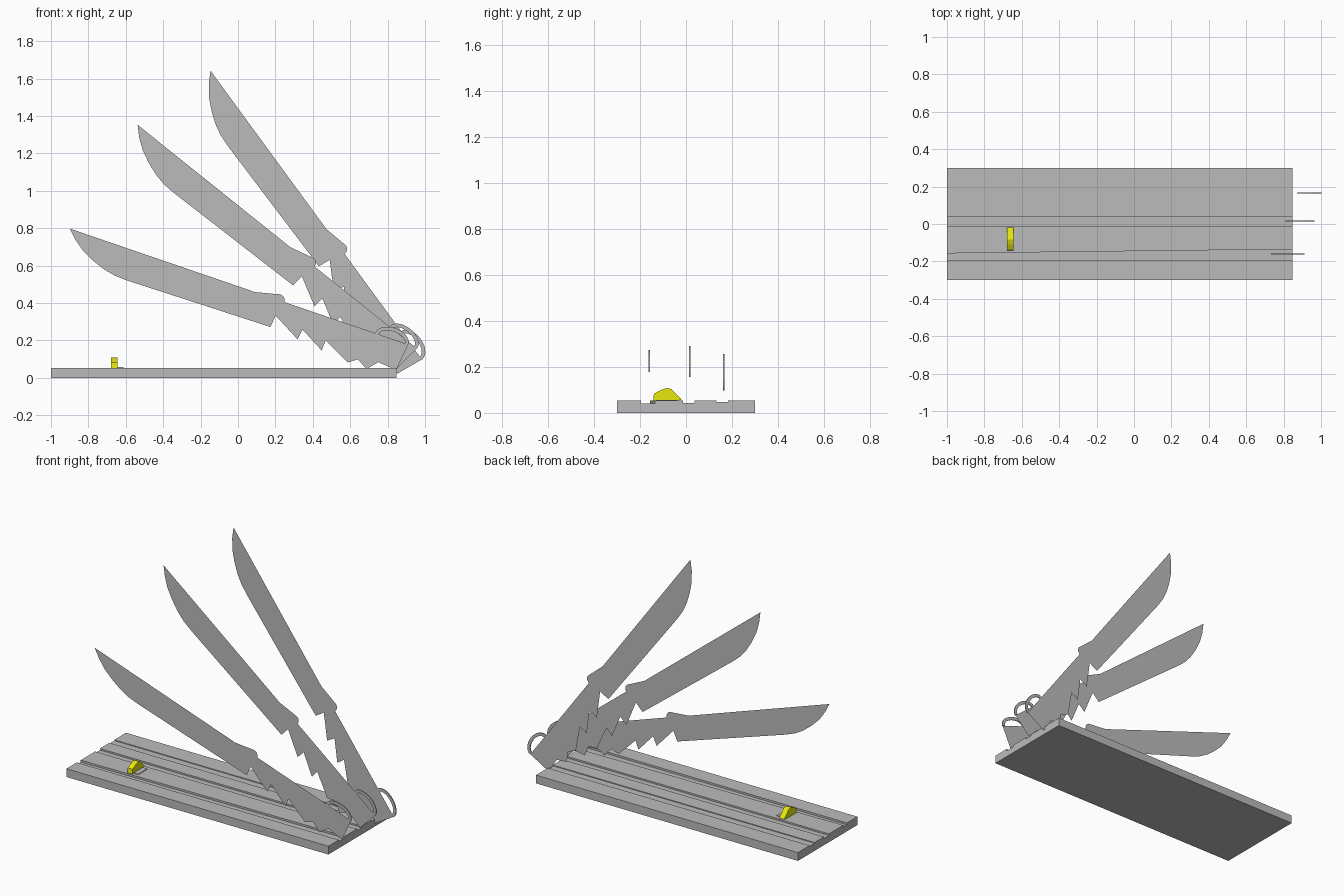
import bpy
import bmesh
from math import sin, cos, pi, radians
from mathutils import Matrix

old = bpy.data.objects.get("Cube")
if old:
    bpy.data.objects.remove(old, do_unlink=True)


def material(name, color):
    m = bpy.data.materials.new(name)
    m.use_nodes = True
    m.diffuse_color = color
    m.node_tree.nodes["Principled BSDF"].inputs["Base Color"].default_value = color
    return m


GREY = material("steel grey", (0.5, 0.5, 0.5, 1))
YELLOW = material("yellow", (0.95, 0.95, 0.005, 1))


def finish(name, bm, mat):
    mesh = bpy.data.meshes.new(name)
    bm.to_mesh(mesh)
    bm.free()
    mesh.materials.append(mat)
    obj = bpy.data.objects.new(name, mesh)
    bpy.context.collection.objects.link(obj)
    return obj


def loft(name, start, end, mat):
    """Solid between two matching outlines."""
    bm = bmesh.new()
    a = [bm.verts.new(p) for p in start]
    b = [bm.verts.new(p) for p in end]
    bm.faces.new(a)
    bm.faces.new(b)
    for i in range(len(a)):
        j = (i + 1) % len(a)
        bm.faces.new((a[i], a[j], b[j], b[i]))
    bmesh.ops.recalc_face_normals(bm, faces=bm.faces)
    return finish(name, bm, mat)


# Base board with three long grooves; the front groove widens toward one end
TOP = 0.053


def board_section(x, slant):
    section = [(-0.3, 0), (-0.3, TOP)]
    for y0, y1, floor in ((-0.195, slant, 0.041), (-0.012, 0.037, 0.043), (0.132, 0.182, 0.048)):
        section += [(y0, TOP), (y0, floor), (y1, floor), (y1, TOP)]
    section += [(0.3, TOP), (0.3, 0)]
    return [(x, y, z) for y, z in section]


loft("base_board", board_section(-1, -0.157), board_section(0.848, -0.135), GREY)

# Yellow catch block and the thin plate beside it
catch = [(-0.143, 0.053), (-0.14, 0.083), (-0.11, 0.1), (-0.083, 0.109),
         (-0.065, 0.104), (-0.018, 0.058), (-0.04, 0.053)]
loft("catch_block", [(-0.68, y, z) for y, z in catch], [(-0.645, y, z) for y, z in catch], YELLOW)
plate = [(-0.13, TOP), (-0.13, 0.057), (-0.04, 0.057), (-0.04, TOP)]
loft("catch_plate", [(-0.665, y, z) for y, z in plate], [(-0.612, y, z) for y, z in plate], GREY)


# Blades are drawn along their straight back: x from the tip, z downward from the back
def arc(cx, rx, rz, steps=14):
    """Half ellipse standing on the back, from the tail side to the tip side."""
    return [(cx + rx * cos(pi * i / steps), rz * sin(pi * i / steps)) for i in range(steps + 1)]


belly = [(0, 0), (0.05, -0.048), (0.108, -0.09), (0.175, -0.122),
         (0.245, -0.147), (0.31, -0.16), (0.38, -0.163), (1.186, -0.15)]
teeth = [(1.192, -0.083), (1.345, -0.166), (1.352, -0.107), (1.486, -0.18), (1.488, -0.123),
         (1.637, -0.196), (1.641, -0.139), (1.745, -0.196), (1.764, -0.139)]
tail = [(1.897, -0.15), (1.913, 0)]
blade_outline = belly + teeth + tail + arc(1.181, 0.032, 0.032)
guard_outline = arc(1.82, 0.094, 0.06) + arc(1.82, 0.074, 0.04)[::-1]

placements = (("front", -0.16, -0.9, 0.798, 18.9),
              ("middle", 0.017, -0.537, 1.353, 38.7),
              ("rear", 0.165, -0.147, 1.642, 53.8))
for label, y, x, z, angle in placements:
    place = Matrix.Translation((x, y, z)) @ Matrix.Rotation(radians(angle), 4, "Y")
    # Flat sheet blade with a saw-toothed heel and a round bump on its back
    bm = bmesh.new()
    bm.faces.new([bm.verts.new((u, 0, v)) for u, v in blade_outline])
    bmesh.ops.triangulate(bm, faces=bm.faces[:])
    finish(label + "_blade", bm, GREY).matrix_world = place
    # Curved guard loop at the tail, slightly thicker than the sheet
    guard = loft(label + "_guard", [(u, -0.003, v) for u, v in guard_outline],
                 [(u, 0.003, v) for u, v in guard_outline], GREY)
    guard.matrix_world = place
